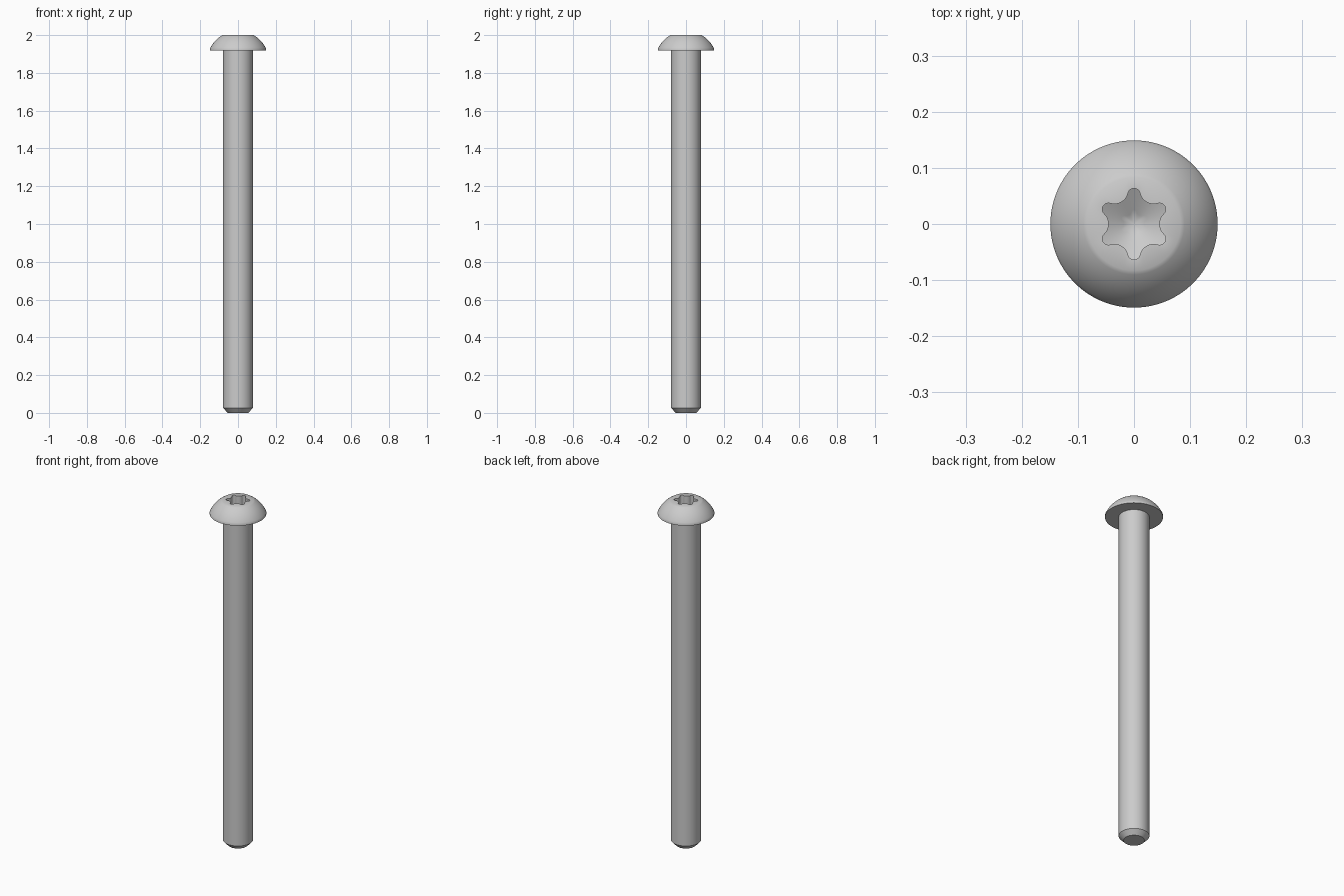
import bpy, bmesh, math

cube = bpy.data.objects.get("Cube")
if cube:
    bpy.data.objects.remove(cube, do_unlink=True)

SEGMENTS = 192
HEIGHT = 2.0
SHAFT_R, TIP_R, CHAMFER = 0.079, 0.054, 0.026
HEAD_R, HEAD_Z, LIP_Z, CROWN_R = 0.149, 1.919, 1.927, 0.083


def star_radius(angle):
    """Six-lobed socket outline: rounded tips tangent to hollow arcs."""
    tip_c, tip_r, hollow_c, hollow_r = 0.0525, 0.011, 0.0698, 0.0248
    a = (angle - math.pi / 2) % (math.pi / 3)
    a = min(a, math.pi / 3 - a)
    if a < math.radians(11):
        return tip_c * math.cos(a) + math.sqrt(tip_r**2 - (tip_c * math.sin(a))**2)
    b = math.pi / 6 - a
    return hollow_c * math.cos(b) - math.sqrt(hollow_r**2 - (hollow_c * math.sin(b))**2)


def ring(bm, radius, height):
    """Closed loop of vertices; radius and height are functions."""
    verts = []
    for i in range(SEGMENTS):
        a = 2 * math.pi * i / SEGMENTS
        r = radius(a)
        verts.append(bm.verts.new((r * math.cos(a), r * math.sin(a), height(r))))
    return verts


def circle(bm, r, z):
    return ring(bm, lambda a: r, lambda _: z)


bm = bmesh.new()

# Shaft with chamfered end, then the underside and lip of the head
loops = [circle(bm, r, z) for r, z in (
    (TIP_R, 0), (SHAFT_R, CHAMFER), (SHAFT_R, HEAD_Z), (HEAD_R, HEAD_Z))]
bm.faces.new(reversed(loops[0]))

# Domed head: spherical zone from the lip to the flat crown
drop = HEIGHT - LIP_Z
u = (HEAD_R**2 - CROWN_R**2 + drop**2) / (2 * drop)
sphere_r = math.hypot(CROWN_R, u)
start, end = math.asin(HEAD_R / sphere_r), math.asin(CROWN_R / sphere_r)
for i in range(13):
    t = start + (end - start) * i / 12
    loops.append(circle(bm, sphere_r * math.sin(t), HEIGHT - u + sphere_r * math.cos(t)))

# Star socket with a conical floor
FLOOR_Z, SLOPE = 1.90, 0.55
loops.append(ring(bm, star_radius, lambda r: HEIGHT))
loops.append(ring(bm, star_radius, lambda r: FLOOR_Z + SLOPE * r))
loops.append(ring(bm, lambda a: star_radius(a) * 0.4, lambda r: FLOOR_Z + SLOPE * r))
centre = bm.verts.new((0, 0, FLOOR_Z))

# Skin the loops
for low, high in zip(loops, loops[1:]):
    for i in range(SEGMENTS):
        j = (i + 1) % SEGMENTS
        bm.faces.new((low[i], low[j], high[j], high[i]))
for i in range(SEGMENTS):
    bm.faces.new((loops[-1][i], loops[-1][(i + 1) % SEGMENTS], centre))
bmesh.ops.recalc_face_normals(bm, faces=bm.faces)

mesh = bpy.data.meshes.new("button_head_screw")
bm.to_mesh(mesh)
bm.free()
screw = bpy.data.objects.new("button_head_screw", mesh)
bpy.context.collection.objects.link(screw)

# Plain grey metal
steel = bpy.data.materials.new("steel_grey")
steel.use_nodes = True
steel.diffuse_color = (0.6, 0.6, 0.6, 1)
for node in steel.node_tree.nodes:
    if node.type == "BSDF_PRINCIPLED":
        node.inputs["Base Color"].default_value = steel.diffuse_color
mesh.materials.append(steel)

# Smooth shading with crisp edges
bpy.ops.object.select_all(action="DESELECT")
screw.select_set(True)
bpy.context.view_layer.objects.active = screw
bpy.ops.object.shade_smooth_by_angle(angle=math.radians(40))
